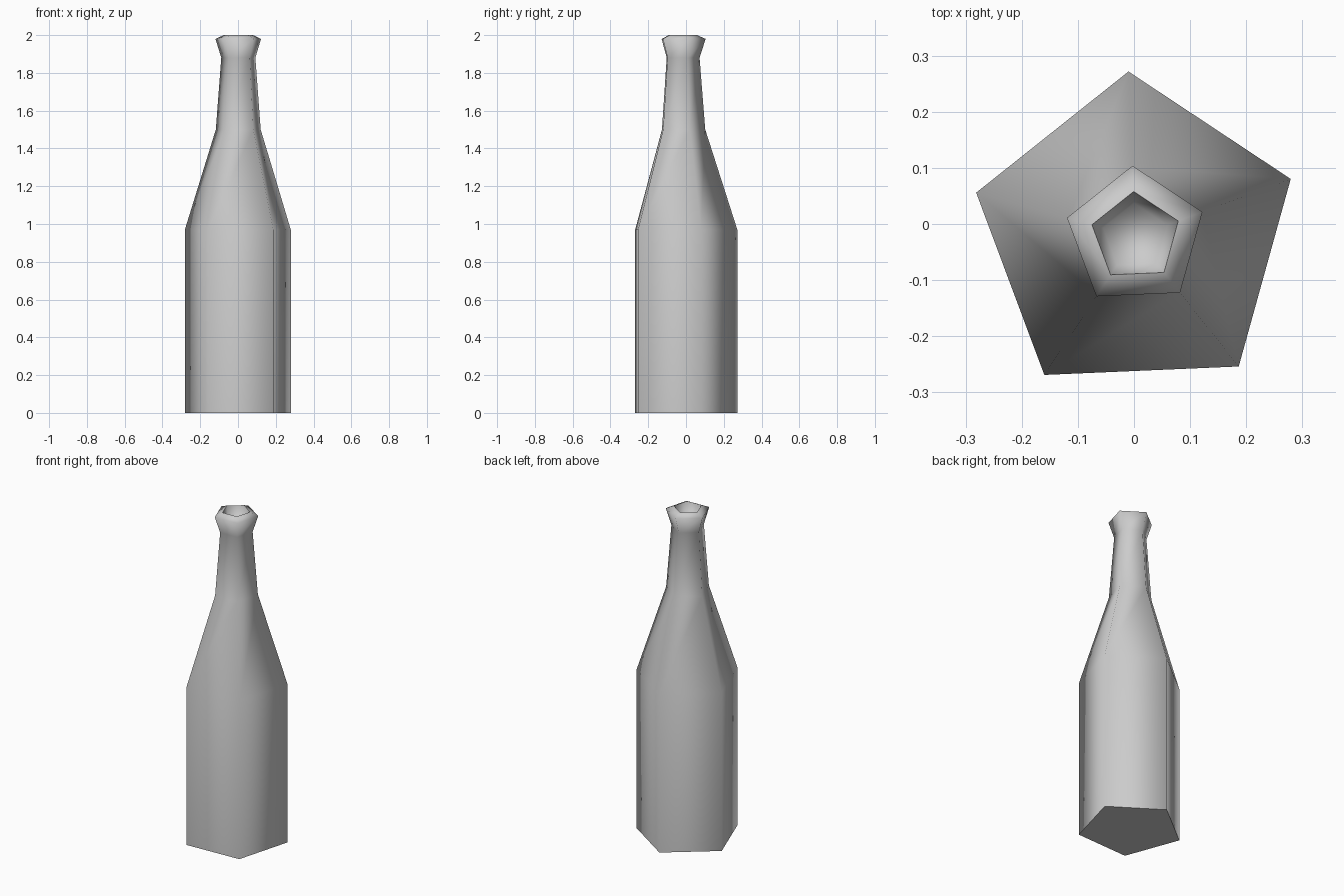
import bpy
import bmesh
from math import cos, sin, tau, radians

if "Cube" in bpy.data.objects:
    bpy.data.objects.remove(bpy.data.objects["Cube"], do_unlink=True)

SIDES = 5
TWIST = radians(92.5)
CENTRE = (0.003, -0.023)

# Bottle outline as (radius, height), from the base over the lip into the mouth
PROFILE = [(0.295, 0.0), (0.295, 0.97), (0.125, 1.5), (0.095, 1.88),
           (0.127, 1.98), (0.081, 2.0), (0.06, 1.92)]
LIP = 5


def make_material(name, colour):
    mat = bpy.data.materials.new(name)
    mat.use_nodes = True
    mat.diffuse_color = colour
    mat.node_tree.nodes["Principled BSDF"].inputs["Base Color"].default_value = colour
    return mat


def add_ring(bm, radius, z):
    return [bm.verts.new((CENTRE[0] + radius * cos(TWIST + tau * i / SIDES),
                          CENTRE[1] + radius * sin(TWIST + tau * i / SIDES), z))
            for i in range(SIDES)]


# Five-sided bottle with softly shaded walls
bm = bmesh.new()
rings = [add_ring(bm, r, z) for r, z in PROFILE]
for low, high in zip(rings, rings[1:]):
    for i in range(SIDES):
        j = (i + 1) % SIDES
        bm.faces.new((low[i], low[j], high[j], high[i]))
bm.faces.new(rings[-1])
for face in bm.faces:
    face.smooth = True

# Flat base
bm.faces.new(rings[0][::-1]).smooth = False

# Crisp edges around the mouth and the base
for ring in (rings[0], rings[LIP]):
    for i in range(SIDES):
        bm.edges.get((ring[i], ring[(i + 1) % SIDES])).smooth = False

mesh = bpy.data.meshes.new("bottle")
bm.to_mesh(mesh)
bm.free()
mesh.materials.append(make_material("plain grey", (0.6, 0.6, 0.6, 1.0)))
bottle = bpy.data.objects.new("bottle", mesh)
bpy.context.collection.objects.link(bottle)
